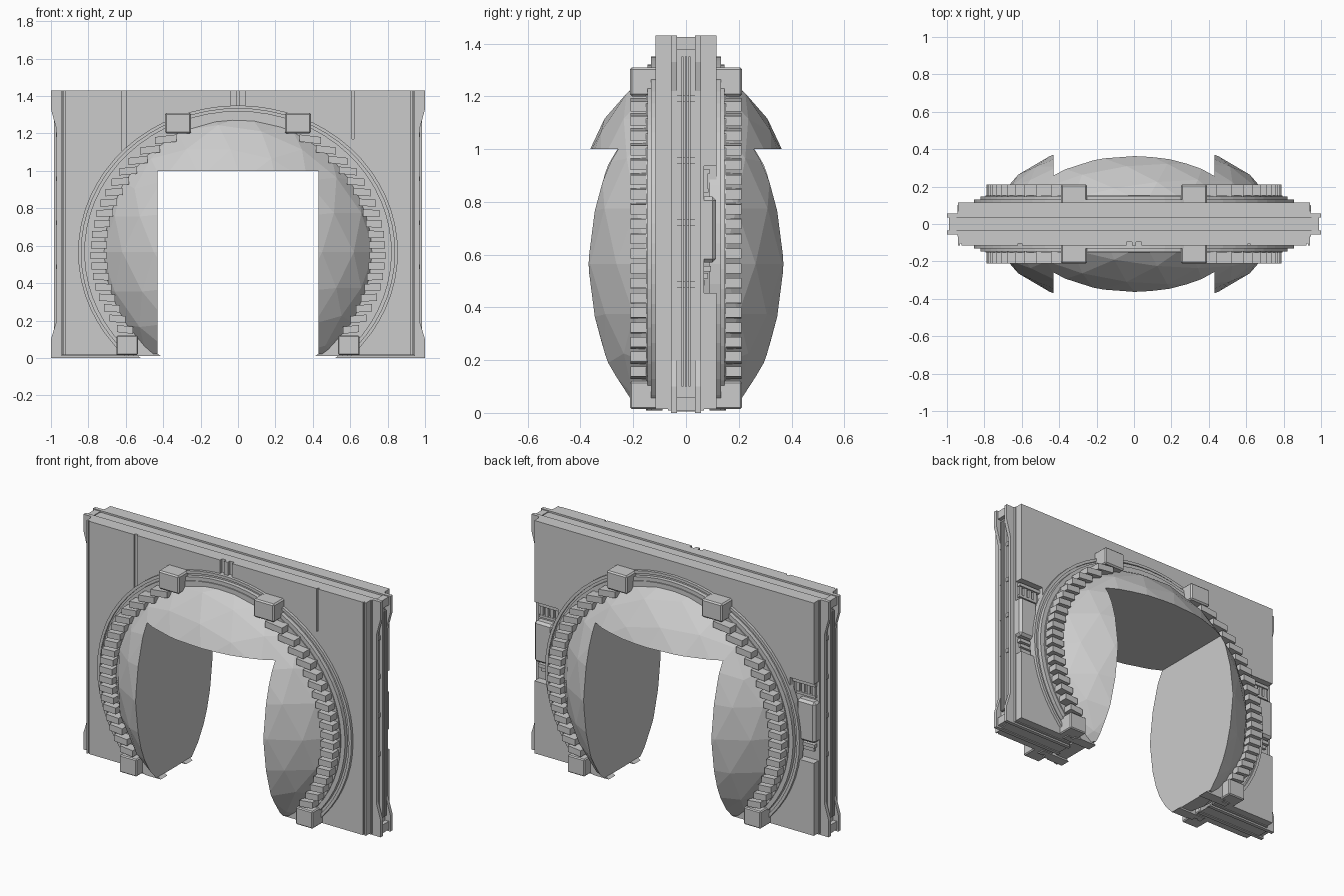
import bpy, bmesh
from math import sin, cos, asin, pi, sqrt

if "Cube" in bpy.data.objects:
    bpy.data.objects.remove(bpy.data.objects["Cube"])

ZC = 0.565   # height of the arch centre
TOP = 1.43


def finish(name, bm):
    bmesh.ops.recalc_face_normals(bm, faces=bm.faces[:])
    me = bpy.data.meshes.new(name)
    bm.to_mesh(me)
    bm.free()
    ob = bpy.data.objects.new(name, me)
    bpy.context.collection.objects.link(ob)
    return ob


def add_plate(bm, outline, y0, y1):
    """Extrude an (x, z) outline from y0 to y1."""
    a = [bm.verts.new((x, y0, z)) for x, z in outline]
    b = [bm.verts.new((x, y1, z)) for x, z in outline]
    bm.faces.new(a)
    bm.faces.new(b[::-1])
    n = len(a)
    for i in range(n):
        j = (i + 1) % n
        bm.faces.new((a[i], b[i], b[j], a[j]))
    bm.normal_update()


def plate(name, outline, y0, y1):
    bm = bmesh.new()
    add_plate(bm, outline, y0, y1)
    return finish(name, bm)


def rect(x0, x1, z0, z1):
    return [(x0, z0), (x1, z0), (x1, z1), (x0, z1)]


def boxes(name, items, bevel=0):
    """items: (x0, x1, y0, y1, z0, z1)"""
    bm = bmesh.new()
    for x0, x1, y0, y1, z0, z1 in items:
        add_plate(bm, rect(x0, x1, z0, z1), y0, y1)
    if bevel:
        bmesh.ops.recalc_face_normals(bm, faces=bm.faces[:])
        bmesh.ops.bevel(bm, geom=bm.edges[:], offset=bevel, segments=1, affect='EDGES')
    return finish(name, bm)


def cut(ob, cutter):
    m = ob.modifiers.new("cut", 'BOOLEAN')
    m.operation, m.solver, m.object = 'DIFFERENCE', 'EXACT', cutter
    bpy.context.view_layer.objects.active = ob
    bpy.ops.object.modifier_apply(modifier=m.name)
    bpy.data.objects.remove(cutter)


def arch(a, b, floor=0.0, n=48):
    """Elliptical horseshoe from right foot over the top to left foot."""
    t0 = -asin((ZC - floor) / b)
    return [(a * cos(t0 + (pi - 2 * t0) * i / n), ZC + b * sin(t0 + (pi - 2 * t0) * i / n))
            for i in range(n + 1)]


def wall_outline(right_side, floor):
    left = [(-x, z) for x, z in right_side[::-1]]
    return arch(0.80, 0.745, floor) + left + right_side


# Wall: core, two flared flanges, front and back panels
plate("wall_core", wall_outline([(0.965, TOP - .01), (0.965, 0.005)], 0.005), -0.036, 0.036)
flare = [(1, TOP), (1, 1.33), (0.97, 1.22), (0.97, 0.2), (1, 0.1), (1, 0)]
for side, s in (("front", -1), ("back", 1)):
    plate(f"{side}_flange", wall_outline(flare, 0), *sorted((s * 0.035, s * 0.057)))
    plate(f"{side}_panel_backing", wall_outline([(0.945, TOP), (0.945, 0.01)], 0.01),
          *sorted((s * 0.056, s * 0.068)))
front = plate("front_panel", wall_outline([(0.94, TOP), (0.94, 0.015)], 0.015), -0.115, -0.066)
back = plate("back_panel", wall_outline([(0.94, TOP), (0.94, 0.015)], 0.015), 0.066, 0.115)

# Grooves at the top of the front panel and near its sides
cut(front, boxes("groove_cutter", [
    (-.04, -.012, -.2, -.095, 1.2, 1.6), (.012, .04, -.2, -.095, 1.2, 1.6),
    (-.62, -.6, -.2, -.103, 1.0, 1.6), (.61, .62, -.2, -.103, 1.17, 1.6),
    (-.93, -.922, -.2, -.105, -.1, 1.6), (.922, .93, -.2, -.105, -.1, 1.6)]))

# Recesses in the back panel with fitted equipment blocks
cut(back, boxes("recess_cutter", [(-1.1, -.78, .05, .2, .455, .935), (.78, 1.1, .05, .2, .455, .935)]))
for side, s in (("left", -1), ("right", 1)):
    def bx(x0, x1, *r):
        return (*sorted((s * x0, s * x1)), *r)
    boxes(f"{side}_back_block", [bx(.82, .945, .055, .114, .57, .82)], 0.014)
    boxes(f"{side}_back_slats",
          [bx(.80, .93, .06, .085, .835, .85), bx(.76, .93, .06, .09, .905, .925)]
          + [bx(.80 + .035 * i, .82 + .035 * i, .06, .082, .85, .905) for i in range(4)]
          + [bx(.83, .93 - .012 * i, .06, .095 - .012 * i, .535 - .026 * i, .556 - .026 * i)
             for i in range(3)])
    # Rails, ties and end stops in the side channel
    boxes(f"{side}_channel_rails",
          [bx(.95, .985, y - .004, y + .004, .1, 1.35) for y in (-.014, 0, .014)]
          + [bx(.95, .972, -.036, .036, z, z + .025) for z in (.475, .71, .945, 1.18)]
          + [bx(.95, .99, -.036, .036, .01, .06), bx(.95, .99, -.036, .036, 1.375, TOP - .005)])

# Faceted dome with a square passage cut through it
bm = bmesh.new()
bmesh.ops.create_icosphere(bm, subdivisions=3, radius=1)
for v in bm.verts:
    v.co = (v.co.x * 0.765, v.co.y * 0.449, v.co.z * 0.76 + ZC)
bmesh.ops.bisect_plane(bm, geom=bm.verts[:] + bm.edges[:] + bm.faces[:],
                       plane_co=(0, 0, .02), plane_no=(0, 0, -1), clear_outer=True)
bmesh.ops.holes_fill(bm, edges=[e for e in bm.edges if e.is_boundary])
dome = finish("dome", bm)
cut(dome, boxes("passage_cutter", [(-.43, .43, -1, 1, -1, 1.0)]))

# Arch rings, teeth and corner blocks on both faces
for side, s in (("front", -1), ("back", 1)):
    def ys(a, b):
        return sorted((s * a, s * b))
    for i, (ao, bo, ai, bi, depth) in enumerate((
            (.855, .785, .838, .768, .132), (.838, .768, .822, .755, .122),
            (.822, .755, .795, .733, .146), (.795, .733, .715, .68, .152))):
        plate(f"{side}_arch_ring_{i}", arch(ao, bo, .01) + arch(ai, bi, .01)[::-1], *ys(.09, depth))
    bm = bmesh.new()
    for m in (-1, 1):
        for k in range(19):
            z = 0.15 + k * 0.0568
            q = (z - ZC) / 0.71
            x = 0.745 * sqrt(1 - q * q)
            w = 0.043 + 0.022 * max(0, q) ** 3
            t = 0.006 * (1 if z > ZC else -1) * abs(q) * 2
            quad = [(x - w, z - .019 + t * .3), (x + w, z - .019 - t), (x + w, z + .019 - t),
                    (x - w, z + .019 + t * .3)]
            add_plate(bm, [(m * px, pz) for px, pz in quad], *ys(.10, .21))
    finish(f"{side}_arch_teeth", bm)
    # Blocks at the shoulders and feet of the arch
    for m, lr in ((-1, "left"), (1, "right")):
        boxes(f"{side}_{lr}_shoulder_block",
              [(*sorted((m * .25, m * .39)), *ys(.10, .212), 1.2, 1.31)], 0.008)
        boxes(f"{side}_{lr}_foot_block",
              [(*sorted((m * .535, m * .65)), *ys(.05, .212), .015, .12)], 0.006)
